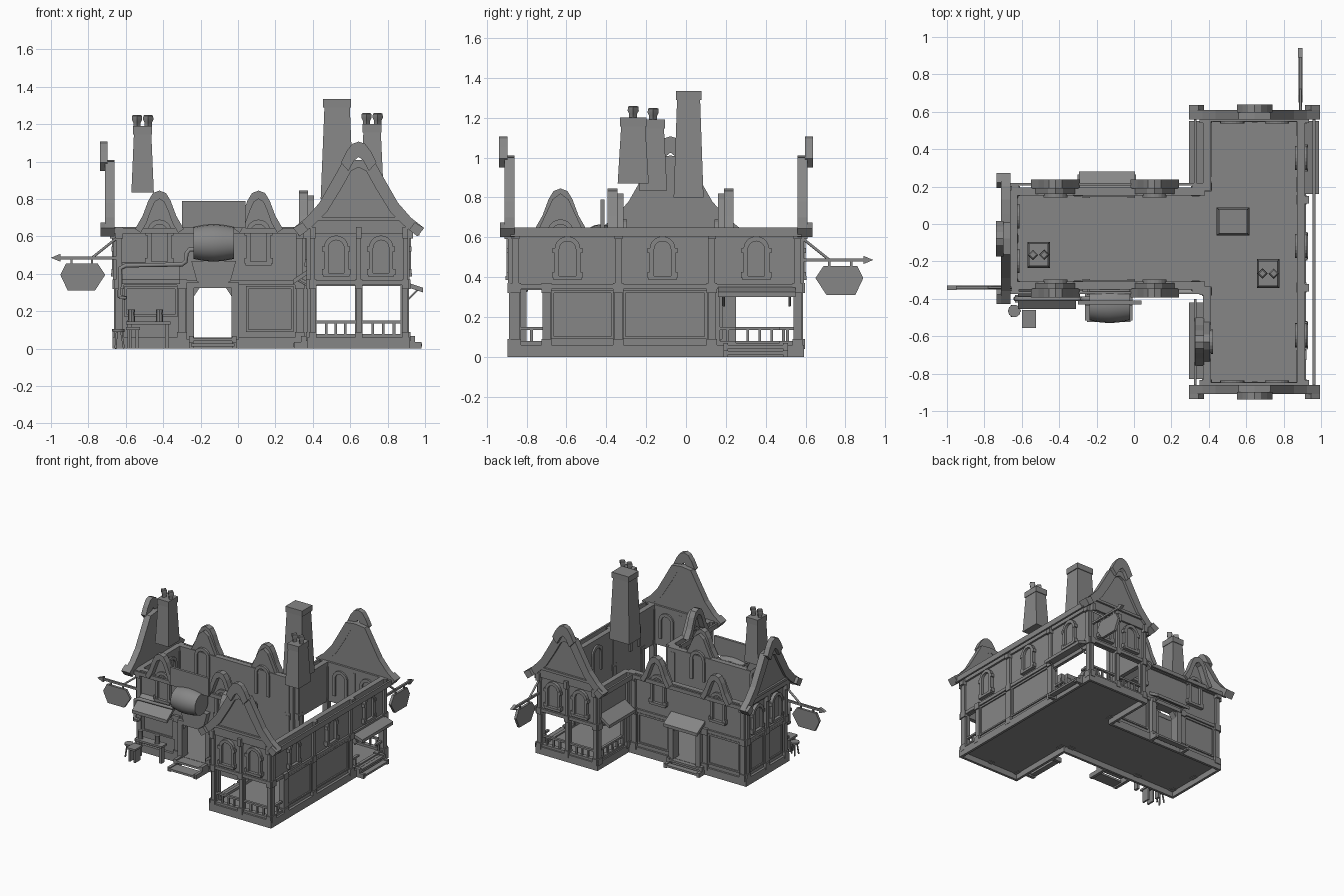
import bpy, bmesh, math
from mathutils import Matrix, Vector

default_cube = bpy.data.objects.get("Cube")
if default_cube:
    bpy.data.objects.remove(default_cube, do_unlink=True)

grey = bpy.data.materials.new("plain_grey")
grey.use_nodes = True
tone = (0.24, 0.24, 0.24, 1)
grey.diffuse_color = tone
grey.node_tree.nodes["Principled BSDF"].inputs["Base Color"].default_value = tone
WORLD = Matrix.Identity(4)


def side(x, y, degrees):
    """Wall frame: local x runs along the wall, local -y points outward."""
    return Matrix.Translation((x, y, 0)) @ Matrix.Rotation(math.radians(degrees), 4, "Z")


def add(name, bm, frame=WORLD, smooth=False):
    bm.transform(frame)
    bmesh.ops.recalc_face_normals(bm, faces=bm.faces)
    mesh = bpy.data.meshes.new(name)
    for face in bm.faces:
        face.smooth = smooth and len(face.verts) == 4
    bm.to_mesh(mesh)
    bm.free()
    mesh.materials.append(grey)
    obj = bpy.data.objects.new(name, mesh)
    bpy.context.collection.objects.link(obj)
    return obj


def box(name, xs, ys, zs, frame=WORLD, drop=0, taper=1):
    bm = bmesh.new()
    bmesh.ops.create_cube(bm, size=1)
    for v in bm.verts:
        scale = taper if v.co.z > 0 else 1
        outer = v.co.y < 0
        v.co = Vector((sum(xs) / 2 + v.co.x * (xs[1] - xs[0]) * scale,
                       sum(ys) / 2 + v.co.y * (ys[1] - ys[0]) * scale,
                       sum(zs) / 2 + v.co.z * (zs[1] - zs[0]) - drop * outer))
    return add(name, bm, frame)


def prism(name, outline, ys, frame=WORLD):
    bm = bmesh.new()
    face = bm.faces.new([bm.verts.new((x, ys[0], z)) for x, z in outline])
    new = bmesh.ops.extrude_face_region(bm, geom=[face])["geom"]
    bmesh.ops.translate(bm, vec=(0, ys[1] - ys[0], 0),
                        verts=[g for g in new if isinstance(g, bmesh.types.BMVert)])
    return add(name, bm, frame)


def lathe(name, profile, frame, sides=12):
    bm = bmesh.new()
    rings = [[bm.verts.new((r * math.cos(a), r * math.sin(a), z))
              for a in [math.tau * i / sides for i in range(sides)]] for r, z in profile]
    for low, high in zip(rings, rings[1:]):
        for i in range(sides):
            j = (i + 1) % sides
            bm.faces.new((low[i], low[j], high[j], high[i]))
    bm.faces.new(rings[0])
    bm.faces.new(rings[-1])
    obj = add(name, bm, frame, smooth=True)
    obj.data.set_sharp_from_angle(angle=math.radians(40))


def tube(name, points, radius, frame=WORLD):
    curve = bpy.data.curves.new(name, "CURVE")
    curve.dimensions = "3D"
    curve.bevel_depth, curve.bevel_resolution, curve.use_fill_caps = radius, 1, True
    spline = curve.splines.new("POLY")
    spline.points.add(len(points) - 1)
    for p, co in zip(spline.points, points):
        p.co = (*co, 1)
    temp = bpy.data.objects.new(name + "_path", curve)
    bpy.context.collection.objects.link(temp)
    mesh = bpy.data.meshes.new_from_object(temp.evaluated_get(bpy.context.evaluated_depsgraph_get()))
    bpy.data.objects.remove(temp)
    bm = bmesh.new()
    bm.from_mesh(mesh)
    add(name, bm, frame, smooth=True)


def wall(name, frame, span, top, holes=()):
    """Wall made of piers and strips around rectangular openings."""
    edge = span[0]
    for a, b, low, high in list(holes) + [(span[1], span[1], 0, 0)]:
        box(name + "_pier", (edge, a), (0, .025), (.05, top), frame)
        if b > a:
            box(name + "_head", (a, b), (0, .025), (high, top), frame)
            if low > .06:
                box(name + "_sill", (a, b), (0, .025), (.05, low), frame)
        edge = b
    box(name + "_top_plate", span, (-.015, .028), (.615, .65), frame)
    box(name + "_floor_beam", span, (-.015, .01), (.34, .365), frame)


def arch(half, low, high):
    spring = high - half
    return [(half, low)] + [(half * math.cos(a), spring + half * math.sin(a))
                            for a in [math.pi * i / 10 for i in range(11)]] + [(-half, low)]


def window(frame, x, low, high):
    at = frame @ Matrix.Translation((x, 0, 0))
    prism("window_frame", arch(.065, low, high) + arch(.042, low, high - .025)[::-1], (-.025, .038), at)
    prism("window_pane", arch(.043, low, high - .024), (-.006, .002), at)
    box("window_sill", (-.07, .07), (-.03, 0), (low - .01, low + .01), at)
    for s in (-1, 1):
        box("window_foot", (s * .066 - .01, s * .066 + .01), (-.027, 0), (low, low + .03), at)
        box("window_shoulder", (s * .065 - .01, s * .065 + .01), (-.027, 0), (high - .085, high - .06), at)


def both(half):
    """Mirror a half outline that starts on the centre line."""
    return half + [(-x, z) for x, z in half[:0:-1]]


def barge(name, outer, inner, ys, frame):
    path = [(-x, z) for x, z in outer[:0:-1]] + outer
    back = inner[::-1] + [(-x, z) for x, z in inner[1:]]
    prism(name, path + back, ys, frame)


def gable(frame):
    outer = [(0, 1.01), (.085, 1.0), (.13, .92), (.21, .78), (.28, .7), (.35, .645)]
    inner = [(0, .97), (.04, .95), (.09, .86), (.17, .73), (.24, .66), (.315, .6)]
    barge("gable_bargeboard", outer, inner, (-.035, .015), frame)
    prism("gable_wall", both([(0, 1.0), (.1, .9), (.2, .74), (.3, .64)]), (-.015, .012), frame)
    box("gable_beam", (-.25, .25), (-.03, 0), (.685, .705), frame)
    cap = [(0, 1.107), (.035, 1.095), (.065, 1.055), (.095, .995)]
    barge("gable_ridge_cap", cap, [(0, 1.025), (.025, 1.005), (.055, .95)], (-.063, -.022), frame)
    for s in (-1, 1):
        prism("bargeboard_tip", [(s * .3, .675), (s * .35, .645), (s * .315, .6), (s * .27, .635)],
              (-.06, -.03), frame)


def dormer(frame, x):
    at = frame @ Matrix.Translation((x, 0, 0))
    outer = [(0, .845), (.035, .832), (.06, .79), (.09, .71), (.13, .64)]
    inner = [(0, .8), (.025, .785), (.045, .74), (.07, .67), (.1, .62)]
    barge("dormer_bargeboard", outer, inner, (-.058, -.01), at)
    prism("dormer_wall", both([(0, .82), (.04, .79), (.11, .64)]), (-.012, .02), at)


def railing(frame, a, b):
    box("railing_handrail", (a, b), (0, .02), (.135, .15), frame)
    box("railing_foot", (a, b), (-.005, .03), (.055, .078), frame)
    count = max(2, round((b - a) / .055))
    for i in range(1, count):
        x = a + (b - a) * i / count
        box("baluster", (x - .007, x + .007), (.003, .017), (.07, .14), frame)


def awning(frame, a, b, depth, top, fall):
    box("awning", (a, b), (-depth, 0), (top - .025, top), frame, drop=fall)
    for x in (a + .03, b - .03):
        tube("awning_brace", [(x, -depth * .8, top - fall), (x, 0, top - .1)], .006, frame)


def steps(frame, a, b, depth):
    box("lower_step", (a, b), (-depth, -depth * .5), (.012, .028), frame)
    box("upper_step", (a, b), (-depth * .55, 0), (.042, .058), frame)
    for x in (a, b):
        box("step_cheek", (x - .012, x + .012), (-depth * .95, 0), (0, .035), frame)
        box("step_cheek_top", (x - .012, x + .012), (-depth * .55, 0), (.035, .068), frame)


def post(frame, x, half=.02, upper=True):
    box("post_foot", (x - half * 1.3, x + half * 1.3), (-.022, .03), (.04, .09), frame)
    box("post_shaft", (x - half, x + half), (-.013, .032), (.08, .35), frame)
    box("post_capital", (x - half * 1.3, x + half * 1.3), (-.022, .03), (.32, .37), frame)
    if upper:
        box("upper_post", (x - half * .8, x + half * .8), (-.018, .03), (.37, .62), frame)
        box("post_bracket", (x - half, x + half), (-.035, .02), (.59, .65), frame)


# Wall frames
wing_front, wing_back = side(.645, -.875, 0), side(.645, .575, 180)
wing_right, wing_left = side(.9, 0, 90), side(.385, 0, -90)
main_front, main_back, main_left = side(0, -.335, 0), side(0, .18, 180), side(-.65, -.078, -90)

# Hollow plinth: floor slabs inside a skirt
box("wing_floor", (.375, .905), (-.89, .585), (.045, .06))
box("main_floor", (-.66, .375), (-.35, .19), (.045, .06))
for xs, ys in (((.9, .92), (-.895, .592)), ((.37, .92), (-.895, -.875)), ((.37, .92), (.572, .592)),
               ((.37, .39), (-.895, -.335)), ((.37, .39), (.175, .592)), ((-.67, -.65), (-.355, .195)),
               ((-.67, .38), (-.355, -.335)), ((-.67, .38), (.175, .195))):
    box("plinth_skirt", xs, ys, (0, .06))

# Wing gable ends
for frame, flip in ((wing_front, 1), (wing_back, -1)):
    bays = sorted([sorted((flip * -.225, flip * -.02)), sorted((flip * .02, flip * .245))])
    wall("wing_end_wall", frame, (-.26, .26), .65, [(a, b, .075, .335) for a, b in bays])
    for a, b in bays:
        railing(frame, a, b)
    for x in (-.245, 0, .25):
        post(frame, x, .015)
    for x in (-.12, .12):
        window(frame, x, .395, .605)
    gable(frame)

# Wing long sides
wall("wing_right_wall", wing_right, (-.875, .575), .65, [(-.83, -.72, .08, .335), (.17, .55, .07, .3)])
railing(wing_right, -.83, -.72)
railing(wing_right, .17, .25)
railing(wing_right, .47, .55)
for y in (-.855, -.34, .13, .56):
    post(wing_right, y)
post(wing_right, -.7, upper=False)
for y in (-.595, -.118, .353):
    window(wing_right, y, .395, .605)
awning(wing_right, .16, .55, .09, .355, .03)
steps(wing_right, .2, .5, .085)

wall("wing_left_front_wall", wing_left, (.335, .875), .65, [(.45, .8, .08, .335)])
wall("wing_left_back_wall", wing_left, (-.575, -.18), .65, [(-.55, -.25, .08, .335)])
railing(wing_left, -.55, -.25)
for y in (.36, .855, -.2, -.56):
    post(wing_left, y)
window(wing_left, .63, .45, .69)
dormer(wing_left, .63)
awning(wing_left, .42, .83, .09, .43, .06)
awning(wing_left, -.55, -.22, .09, .43, .06)
steps(wing_left, .48, .78, .09)

# Main block
for frame, flip in ((main_front, 1), (main_back, -1)):
    door = sorted((flip * -.235, flip * -.035))
    wall("main_long_wall", frame, sorted((flip * -.65, flip * .38)), .65, [(*door, .06, .325)])
    for x in (-.42, .11):
        window(frame, flip * x, .455, .69)
        dormer(frame, flip * x)
    for x in (-.635, .33):
        post(frame, flip * x)
    post(frame, flip * -.3, upper=False)
    for x, s in zip(door, (-1, 1)):
        box("door_jamb", sorted((x, x + s * .04)), (-.035, .04), (.05, .34), frame)
        prism("door_corner", [(x, .28), (x, .326), (x - s * .03, .326)], (-.02, .03), frame)
    box("door_lintel", (door[0] - .04, door[1] + .04), (-.04, .035), (.325, .355), frame)
    box("main_eave_rail", sorted((flip * -.7, flip * .36)), (-.04, -.025), (.615, .645), frame)
steps(main_front, -.25, -.02, .19)
steps(main_back, .0, .29, .09)
awning(main_back, -.005, .295, .1, .42, .06)
awning(main_front, -.62, -.31, .12, .46, .09)

wall("main_left_wall", main_left, (-.258, .258), .65)
for y in (-.24, 0, .24):
    post(main_left, y)
for y in (-.12, .12):
    window(main_left, y, .395, .605)
gable(main_left @ Matrix.Translation((0, -.025, 0)))

# Eave rails beside the wing
box("right_eave_rail", (.955, .97), (-.88, .58), (.605, .648))
for ys in ((-.88, -.4), (.22, .58)):
    box("left_eave_rail", (.32, .335), ys, (.605, .645))

# Framed panels on blank ground floor walls
for frame, a, b, low in ((wing_right, -.67, -.37, .09), (wing_right, -.31, .1, .09),
                         (main_front, -.6, -.33, .17), (main_front, .05, .29, .09),
                         (main_back, -.29, -.03, .09), (main_back, .33, .6, .09),
                         (main_left, -.2, -.03, .09), (main_left, .03, .2, .09)):
    for zs in ((low, low + .012), (.32, .335)):
        box("panel_rail", (a, b), (-.01, 0), zs, frame)
    for x in (a, b):
        box("panel_stile", (x - .007, x + .007), (-.01, 0), (low, .335), frame)

# Chimneys: centre, half sizes, bottom, top, pots
for x, y, hx, hy, low, high, pots in ((-.51, -.165, .06, .07, .835, 1.19, True),
                                      (.717, -.265, .06, .078, .87, 1.2, True),
                                      (.53, .013, .088, .075, .8, 1.335, False)):
    box("chimney_stack", (x - hx, x + hx), (y - hy, y + hy), (low, high - .02), taper=.76)
    box("chimney_cap", (x - hx * .85, x + hx * .85), (y - hy * .85, y + hy * .85), (high - .045, high))
    for s in (-1, 1) if pots else ():
        lathe("chimney_pot", [(.02, high), (.02, high + .02), (.028, high + .035), (.026, high + .055),
                              (.018, high + .06)], side(x + s * .03, y, 0), 4)

# Hanging signs, drawn outward along local x
for frame in (side(-.65, -.34, 180), side(.89, .59, 90)):
    box("sign_rod", (0, .31), (-.008, .008), (.478, .494), frame)
    prism("sign_rod_tip", [(.3, .465), (.35, .486), (.3, .507)], (-.012, .012), frame)
    tube("sign_brace", [(0, 0, .59), (.13, 0, .486)], .008, frame)
    prism("sign_board", [(.06, .395), (.1, .455), (.27, .455), (.3, .395), (.26, .31), (.115, .31)],
          (-.01, .01), frame)
    for x in (.13, .24):
        box("sign_hanger", (x - .006, x + .006), (-.005, .005), (.45, .48), frame)

# Barrel over the door with its backboard and bracket
along_x = Matrix.Translation((-.13, -.43, .565)) @ Matrix.Rotation(math.pi / 2, 4, "Y")
lathe("barrel", [(.085, -.108), (.096, -.05), (.1, 0), (.096, .05), (.085, .108)], along_x, 20)
box("barrel_backboard", (-.3, .04), (-.43, -.41), (.645, .79))
prism("barrel_bracket", [(-.25, .47), (-.22, .36), (-.16, .33), (-.1, .33), (-.04, .36), (-.01, .47)],
      (-.38, -.335))

# Pipe and tap
tube("pipe", [(x, -.4, z) for x, z in ((-.23, .53), (-.26, .53), (-.275, .51), (-.28, .465), (-.3, .45),
                                       (-.6, .445), (-.63, .43), (-.635, .28), (-.6, .27))], .013)
box("pipe_tap", (-.635, -.595), (-.42, -.38), (.265, .28))

# Table, bench, mugs and stool
box("table_top", (-.6, -.36), (-.455, -.385), (.13, .145))
box("bench_top", (-.6, -.525), (-.555, -.46), (.1, .115))
for x in (-.58, -.38):
    box("table_leg", (x - .01, x + .01), (-.44, -.4), (0, .13))
for x in (-.585, -.54):
    box("bench_leg", (x - .007, x + .007), (-.54, -.475), (0, .1))
for x in (-.57, -.42):
    lathe("mug", [(.02, .145), (.017, .19), (.02, .21)], side(x, -.42, 0), 8)
lathe("stool_seat", [(.032, .09), (.034, .105)], side(-.64, -.465, 0), 10)
for a in (0, math.tau / 3, -math.tau / 3):
    dx, dy = math.cos(a), math.sin(a)
    tube("stool_leg", [(-.64 + dx * .015, -.465 + dy * .015, .095),
                       (-.64 + dx * .03, -.465 + dy * .03, .0)], .006)
